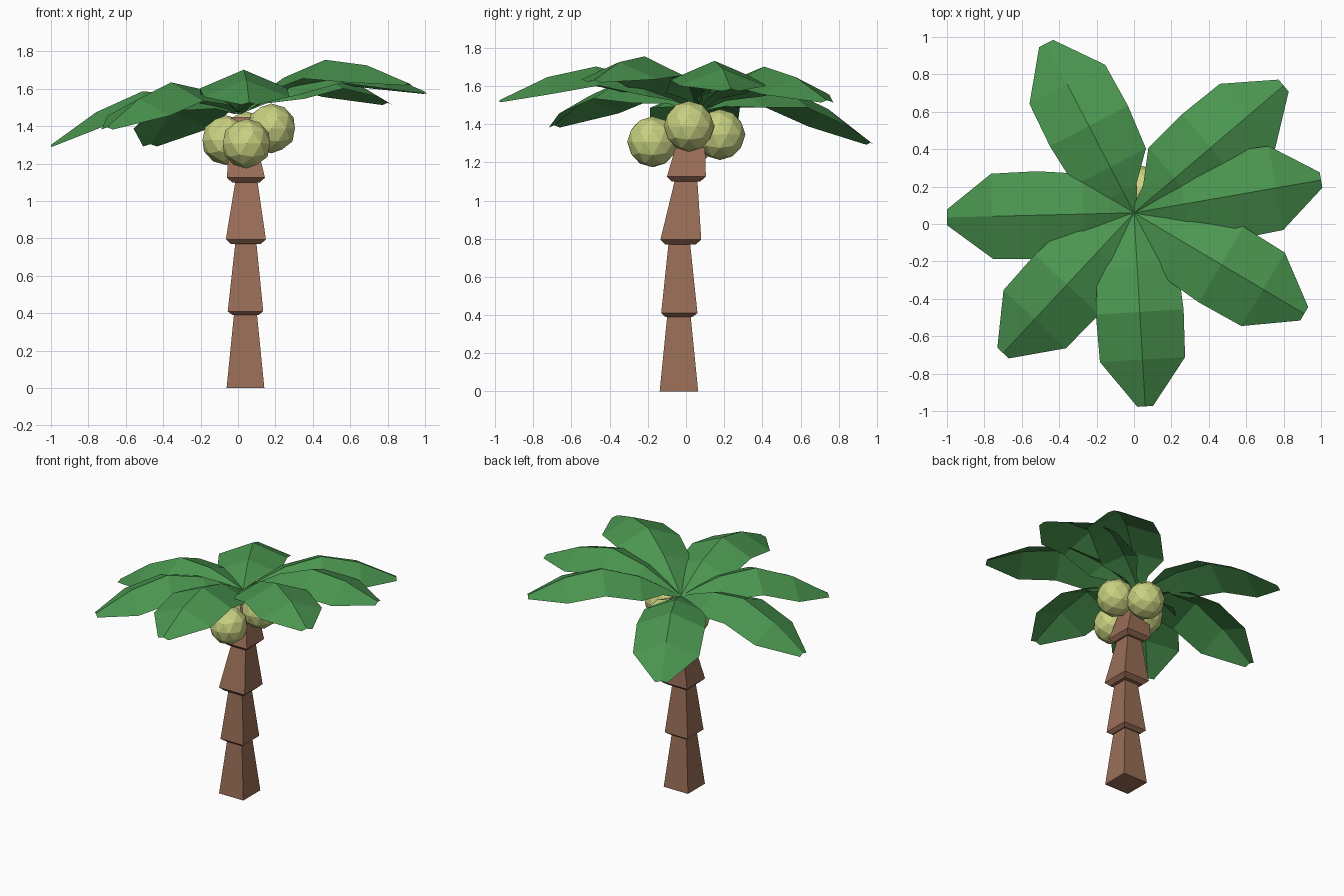
import bpy, bmesh, math
from mathutils import Vector

if "Cube" in bpy.data.objects:
    bpy.data.objects.remove(bpy.data.objects["Cube"])


def material(name, color):
    m = bpy.data.materials.new(name)
    m.diffuse_color = (*color, 1)
    m.use_nodes = True
    m.node_tree.nodes["Principled BSDF"].inputs["Base Color"].default_value = m.diffuse_color
    return m


def add_object(name, bm, mat):
    me = bpy.data.meshes.new(name)
    bm.to_mesh(me)
    bm.free()
    ob = bpy.data.objects.new(name, me)
    me.materials.append(mat)
    bpy.context.collection.objects.link(ob)
    return ob


bark = material("bark", (0.32, 0.155, 0.095))
leaf = material("leaf", (0.07, 0.305, 0.08))
husk = material("husk", (0.58, 0.64, 0.22))

# Trunk: square rings (centre x, centre y, z, half width) skinned bottom to top
rings = [(.04, -.037, 0, .101),
         (.04, -.037, .39, .062), (.04, -.037, .39, .07), (.04, -.035, .41, .095),
         (.042, -.035, .77, .057), (.042, -.03, .77, .08), (.042, -.027, .795, .107),
         (.045, .0, 1.10, .06), (.043, .0, 1.10, .075), (.042, .002, 1.125, .102),
         (.015, .045, 1.45, .05)]
bm = bmesh.new()
loops = [[bm.verts.new((x + sx * h, y + sy * h, z))
          for sx, sy in ((-1, -1), (1, -1), (1, 1), (-1, 1))]
         for x, y, z, h in rings]
for a, b in zip(loops, loops[1:]):
    for i in range(4):
        j = (i + 1) % 4
        bm.faces.new((a[i], a[j], b[j], b[i]))
bm.faces.new(loops[0][::-1])
bm.faces.new(loops[-1])
add_object("trunk", bm, bark)

# Coconuts under the crown: front, left, back, right
for i, c in enumerate([(.045, -.175, 1.307), (-.063, .03, 1.325),
                       (.045, .178, 1.345), (.178, .016, 1.388)]):
    bm = bmesh.new()
    bmesh.ops.create_icosphere(bm, subdivisions=2, radius=.133)
    bmesh.ops.translate(bm, verts=bm.verts, vec=c)
    add_object(f"coconut_{i + 1}", bm, husk)

# Frond stations: distance along, ridge height, half width, edge drop
stations = [(0, 1.475, .02, .01), (.13, 1.565, .08, .03), (.28, 1.66, .215, .085),
            (.53, 1.755, .235, .10), (.785, 1.725, .228, .09), (1.035, 1.63, .042, .012)]
# Tip x, tip y, droop per unit length
fronds = [(-1.0, .035, -.33), (-.47, .965, -.32), (.80, .74, -.10), (1.0, .235, -.045),
          (.91, -.48, 0), (.06, -.975, -.10), (-.70, -.69, -.23)]
origin = Vector((0, .06, 0))
for n, (tx, ty, droop) in enumerate(fronds):
    span = Vector((tx, ty, 0)) - origin
    stretch = span.length / stations[-1][0]
    along = span.normalized()
    side = Vector((-along.y, along.x, 0))
    bm = bmesh.new()
    rows = []
    for d, z, w, drop in stations:
        d *= stretch
        ridge = origin + along * d + Vector((0, 0, z + droop * d))
        edge = Vector((0, 0, -drop))
        rows.append([bm.verts.new(p) for p in
                     (ridge + side * w + edge, ridge, ridge - side * w + edge)])
    for a, b in zip(rows, rows[1:]):
        for k in range(2):
            bm.faces.new((a[k], a[k + 1], b[k + 1], b[k]))
    bmesh.ops.recalc_face_normals(bm, faces=bm.faces)
    if sum(f.normal.z for f in bm.faces) < 0:
        bmesh.ops.reverse_faces(bm, faces=bm.faces)
    add_object(f"frond_{n + 1}", bm, leaf)
